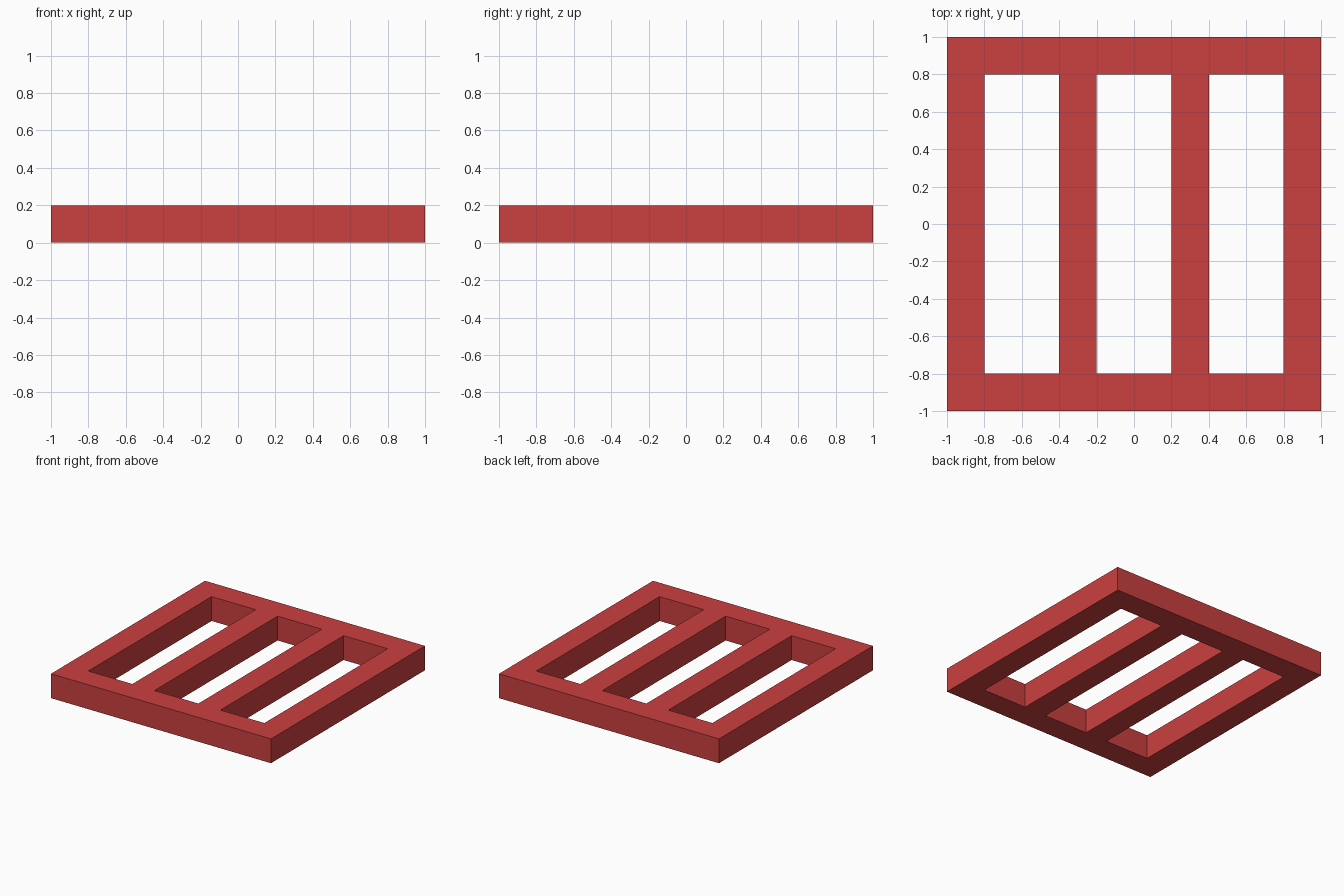
import bpy
import bmesh

if "Cube" in bpy.data.objects:
    bpy.data.objects.remove(bpy.data.objects["Cube"])

SIZE, HEIGHT = 2.0, 0.2
XS = [-1.0, -0.8, -0.4, -0.2, 0.2, 0.4, 0.8, 1.0]   # bar and slot edges
YS = [-1.0, -0.8, 0.8, 1.0]

red = bpy.data.materials.new("red")
red.diffuse_color = (0.6, 0.05, 0.05, 1.0)
red.use_nodes = True
red.node_tree.nodes["Principled BSDF"].inputs["Base Color"].default_value = red.diffuse_color

# Slatted frame: flat grid with the three slots left open, then extruded
bm = bmesh.new()
grid = [[bm.verts.new((x, y, 0)) for y in YS] for x in XS]
for i in range(len(XS) - 1):
    for j in range(len(YS) - 1):
        if i % 2 == 1 and j == 1:
            continue  # open slot
        bm.faces.new((grid[i][j], grid[i + 1][j], grid[i + 1][j + 1], grid[i][j + 1]))

ext = bmesh.ops.extrude_face_region(bm, geom=bm.faces[:], use_keep_orig=True)
top = [e for e in ext["geom"] if isinstance(e, bmesh.types.BMVert)]
bmesh.ops.translate(bm, verts=top, vec=(0, 0, HEIGHT))
bmesh.ops.recalc_face_normals(bm, faces=bm.faces[:])

mesh = bpy.data.meshes.new("slatted_frame")
bm.to_mesh(mesh)
bm.free()
mesh.materials.append(red)
frame = bpy.data.objects.new("slatted_frame", mesh)
bpy.context.collection.objects.link(frame)
